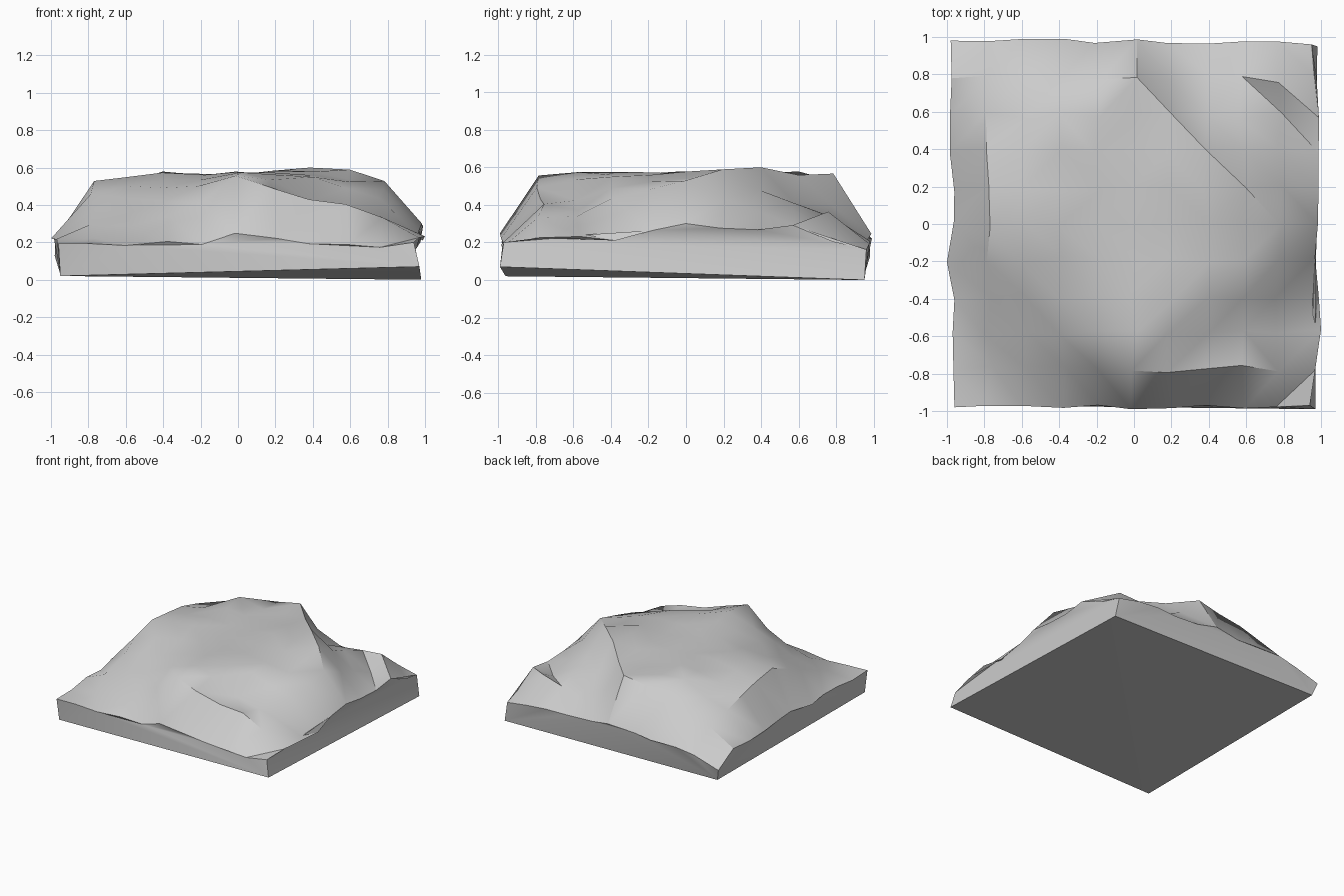
import bpy, bmesh, math, random

random.seed(4)
default_cube = bpy.data.objects.get("Cube")
if default_cube:
    bpy.data.objects.remove(default_cube, do_unlink=True)

# One flat stone colour
stone = bpy.data.materials.new("stone grey")
stone.use_nodes = True
colour = (0.6, 0.6, 0.6, 1.0)
stone.diffuse_color = colour
stone.node_tree.nodes["Principled BSDF"].inputs["Base Color"].default_value = colour

# Coarse height map in hundredths, front row first, left column at -x
KEYS = (0, 1, 3, 5, 7, 9, 10)
HEIGHTS = (
    (20, 20, 21, 24, 19, 17, 20),
    (20, 22, 34, 55, 43, 33, 22),
    (22, 38, 50, 58, 54, 44, 21),
    (23, 52, 57, 57, 57, 52, 30),
    (22, 48, 56, 56, 59, 36, 26),
    (22, 37, 49, 57, 30, 37, 20),
    (13, 20, 22, 24, 20, 20, 17),
)
LAST = KEYS[-1]

# Cliff edges, ledges and knolls on single grid points: (column, row) -> change
DETAILS = {(7, 2): -0.07, (8, 2): -0.06, (9, 2): -0.04, (10, 2): 0.02,
           (4, 1): -0.03, (8, 1): 0.03, (2, 0): -0.03, (4, 0): -0.03,
           (6, 8): 0.06, (8, 6): 0.08, (7, 8): -0.03, (6, 9): -0.03,
           (9, 8): -0.09, (10, 8): 0.06, (3, 8): 0.06, (4, 5): -0.02}

# Rim corners pulled in from the square
CORNERS = {(0, 0): (-0.96, -0.98), (LAST, 0): (0.94, -0.97),
           (LAST, LAST): (0.95, 0.96), (0, LAST): (-0.98, 0.98)}


def span(index):
    """Key interval holding a grid index, and the fraction along it."""
    for k in range(len(KEYS) - 1):
        if index <= KEYS[k + 1]:
            return k, (index - KEYS[k]) / (KEYS[k + 1] - KEYS[k])


def height(col, row):
    a, s = span(col)
    b, t = span(row)
    near = HEIGHTS[b][a] * (1 - s) + HEIGHTS[b][a + 1] * s
    far = HEIGHTS[b + 1][a] * (1 - s) + HEIGHTS[b + 1][a + 1] * s
    return (near * (1 - t) + far * t) / 100 + DETAILS.get((col, row), 0)


def place(index):
    """Grid position, ragged inwards at the rim and slightly inset inside."""
    p = 2 * index / LAST - 1
    if index in (0, LAST):
        return p * random.uniform(0.96, 0.99)
    return p * 0.97 + random.uniform(-0.02, 0.02)


# Rocky top surface
bm = bmesh.new()
grid = []
for row in range(LAST + 1):
    line = []
    for col in range(LAST + 1):
        x, y = CORNERS.get((col, row)) or (place(col), place(row))
        z = height(col, row) + random.uniform(-0.01, 0.01)
        line.append(bm.verts.new((x, y, min(z, 0.6))))
    grid.append(line)
grid[2][LAST].co.x = 1.0
grid[4][0].co.x = -1.0
grid[LAST][3].co.y = 0.99
grid[0][5].co.y = -0.99

for row in range(LAST):
    for col in range(LAST):
        a, b = grid[row][col], grid[row][col + 1]
        c, d = grid[row + 1][col + 1], grid[row + 1][col]
        # Split each cell along the diagonal with the smaller height change
        if abs(a.co.z - c.co.z) < abs(b.co.z - d.co.z):
            bm.faces.new((a, b, c))
            bm.faces.new((a, c, d))
        else:
            bm.faces.new((a, b, d))
            bm.faces.new((b, c, d))

# Slightly tilted base and the four side walls
base = [bm.verts.new(p) for p in ((-0.95, -0.96, 0.02), (0.97, -0.99, 0.07),
                                  (0.98, 0.95, 0.0), (-0.95, 0.95, 0.03))]
rims = (grid[0], [line[LAST] for line in grid],
        grid[LAST][::-1], [line[0] for line in grid][::-1])
walls = [bm.faces.new(base[::-1])]
for i, rim in enumerate(rims):
    walls.append(bm.faces.new([base[i], base[(i + 1) % 4]] + rim[::-1]))
bmesh.ops.triangulate(bm, faces=walls)
bmesh.ops.recalc_face_normals(bm, faces=bm.faces)

mesh = bpy.data.meshes.new("rock_mound")
bm.to_mesh(mesh)
bm.free()
mesh.materials.append(stone)
rock = bpy.data.objects.new("rock_mound", mesh)
bpy.context.collection.objects.link(rock)

# Soft slopes with crisp creases
bpy.ops.object.select_all(action="DESELECT")
rock.select_set(True)
bpy.context.view_layer.objects.active = rock
bpy.ops.object.shade_smooth_by_angle(angle=math.radians(38))
